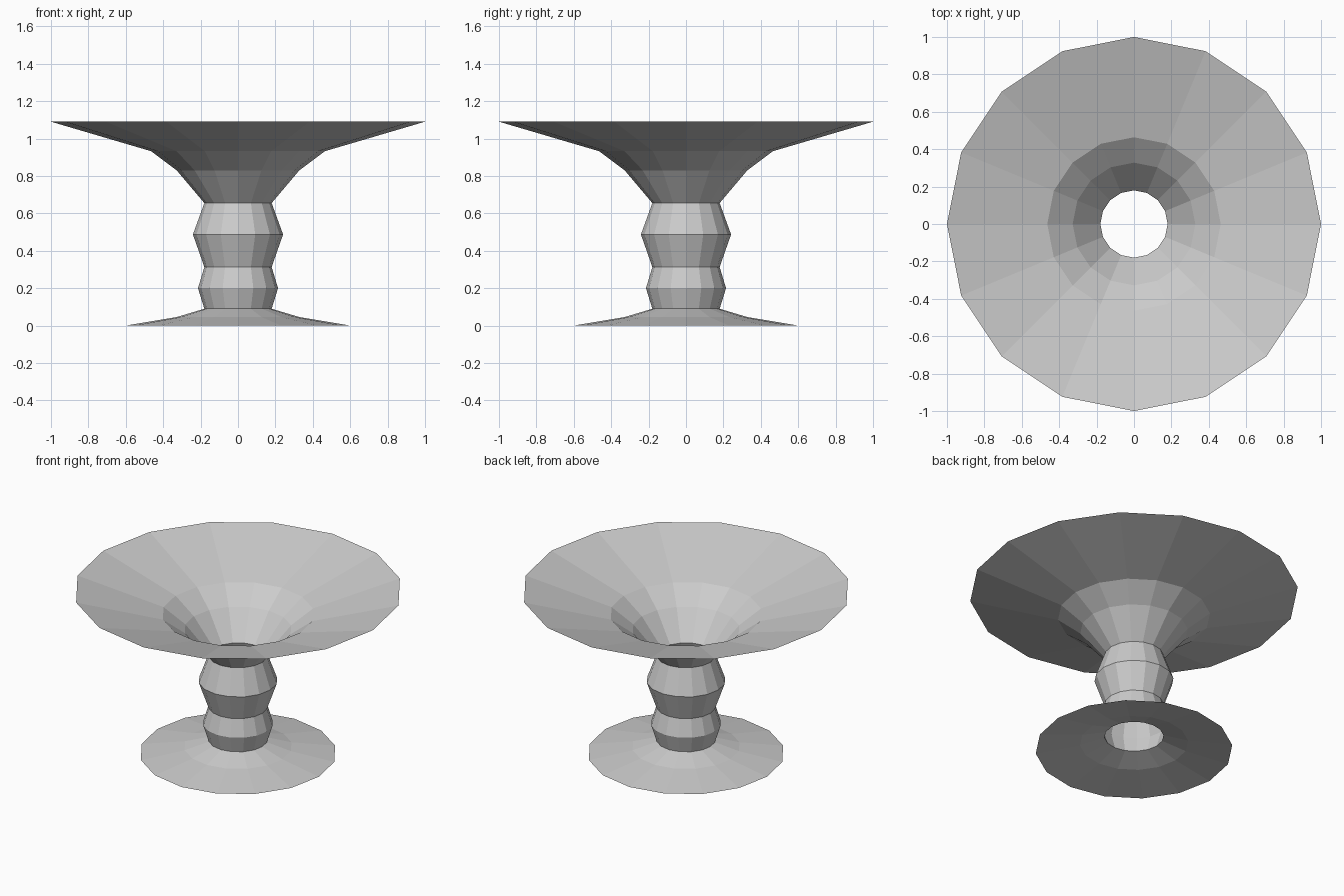
import bpy, bmesh
from math import cos, sin, tau

if "Cube" in bpy.data.objects:
    bpy.data.objects.remove(bpy.data.objects["Cube"])

SIDES = 16


def lathe(name, profile):
    """Open flat-shaded surface of revolution from (radius, z) points, bottom to top."""
    bm = bmesh.new()
    rings = [[bm.verts.new((r * cos(tau * i / SIDES), r * sin(tau * i / SIDES), z))
              for i in range(SIDES)] for r, z in profile]
    for low, high in zip(rings, rings[1:]):
        for i in range(SIDES):
            j = (i + 1) % SIDES
            bm.faces.new((low[i], low[j], high[j], high[i]))
    mesh = bpy.data.meshes.new(name)
    bm.to_mesh(mesh)
    bm.free()
    obj = bpy.data.objects.new(name, mesh)
    bpy.context.collection.objects.link(obj)
    return obj


# Flared foot, open in the middle
lathe("foot", [(0.60, 0.0), (0.33, 0.045), (0.18, 0.09)])

# Hollow stem with two bulges
lathe("stem", [(0.18, 0.09), (0.214, 0.20), (0.18, 0.313), (0.241, 0.487), (0.18, 0.655)])

# Wide flaring bowl
lathe("bowl", [(0.18, 0.655), (0.328, 0.83), (0.464, 0.932), (1.0, 1.09)])
